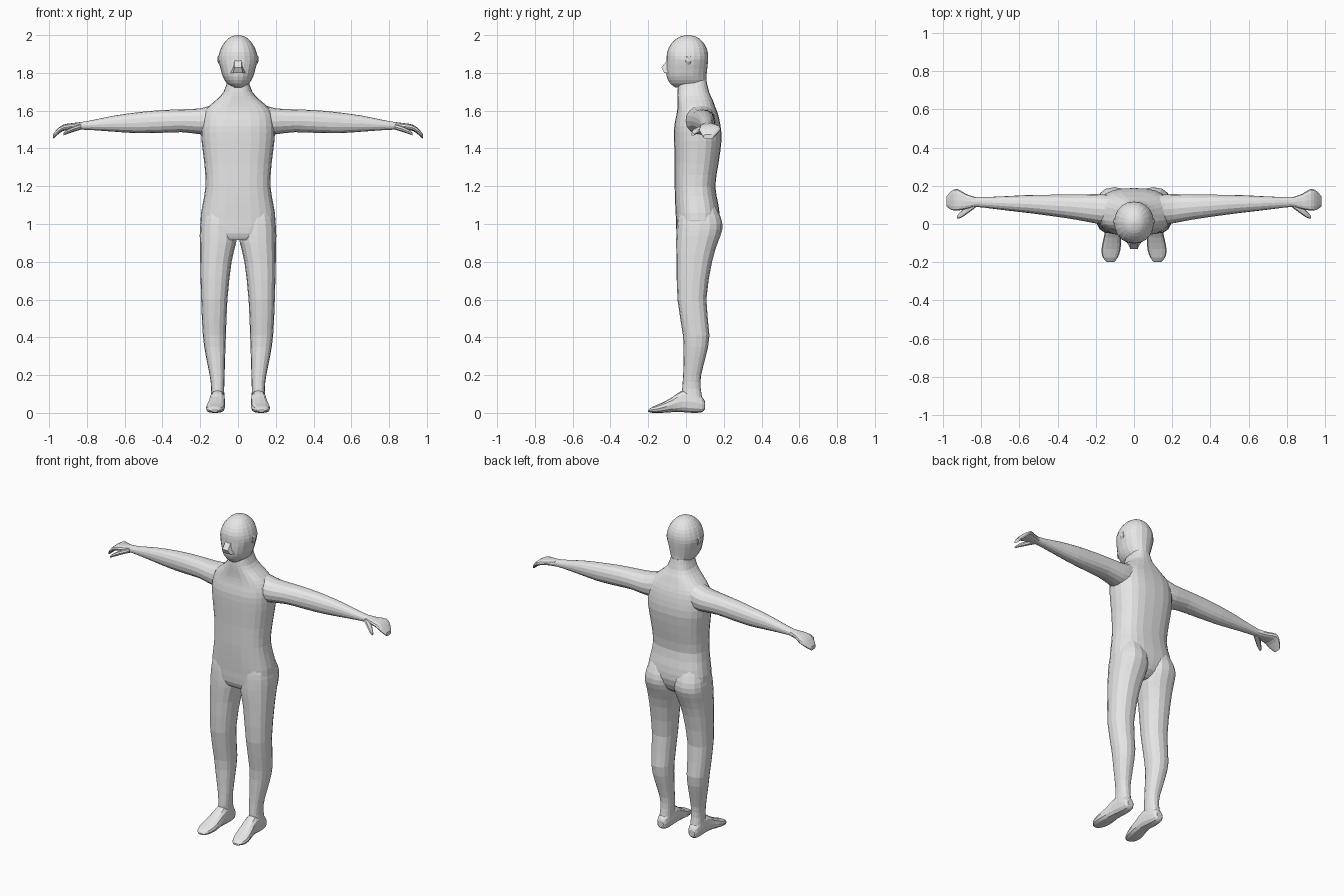
import bpy, bmesh, math
from mathutils import Vector

grey = bpy.data.materials.new("light grey")
grey.diffuse_color = (0.8, 0.8, 0.8, 1)


def smooth_rows(rows, sub):
    """Insert Catmull-Rom rows between the given rows."""
    out = []
    for i in range(len(rows) - 1):
        p = [Vector(rows[max(0, min(len(rows) - 1, i + k))]) for k in (-1, 0, 1, 2)]
        for s in range(sub):
            t = s / sub
            out.append(0.5 * (2 * p[1] + (p[2] - p[0]) * t
                              + (2 * p[0] - 5 * p[1] + 4 * p[2] - p[3]) * t * t
                              + (3 * p[1] - p[0] - 3 * p[2] + p[3]) * t ** 3))
    return out + [Vector(rows[-1])]


def loft(name, axis, rows, sides=16, power=2.2, sub=2, mirror=True):
    """Skin rounded sections; a row is (position, a min, a max, b min, b max)."""
    bm = bmesh.new()
    rings = []
    for t, a0, a1, b0, b1 in smooth_rows(rows, sub):
        ring = []
        for i in range(sides):
            ang = 2 * math.pi * i / sides
            c, s = math.cos(ang), math.sin(ang)
            a = (a0 + a1) / 2 + (a1 - a0) / 2 * math.copysign(abs(c) ** (2 / power), c)
            b = (b0 + b1) / 2 + (b1 - b0) / 2 * math.copysign(abs(s) ** (2 / power), s)
            ring.append(bm.verts.new({"x": (t, a, b), "y": (a, t, b), "z": (a, b, t)}[axis]))
        rings.append(ring)
    for r0, r1 in zip(rings, rings[1:]):
        for i in range(sides):
            j = (i + 1) % sides
            bm.faces.new((r0[i], r0[j], r1[j], r1[i]))
    bm.faces.new(rings[0])
    bm.faces.new(rings[-1])
    return finish(name, bm, mirror)


def finish(name, bm, mirror=False):
    bmesh.ops.recalc_face_normals(bm, faces=bm.faces)
    me = bpy.data.meshes.new(name)
    bm.to_mesh(me)
    bm.free()
    me.materials.append(grey)
    ob = bpy.data.objects.new(name, me)
    bpy.context.collection.objects.link(ob)
    if mirror:
        ob.modifiers.new("mirror", "MIRROR")
    return ob


# Torso from pelvis to neck
loft("torso", "z", [
    (0.915, -0.10, 0.10, -0.035, 0.11), (0.95, -0.17, 0.17, -0.05, 0.155),
    (1.02, -0.198, 0.198, -0.053, 0.178), (1.10, -0.188, 0.188, -0.057, 0.172),
    (1.20, -0.172, 0.172, -0.06, 0.155), (1.32, -0.178, 0.178, -0.06, 0.172),
    (1.44, -0.193, 0.193, -0.063, 0.188), (1.52, -0.195, 0.195, -0.062, 0.183),
    (1.58, -0.185, 0.185, -0.05, 0.17), (1.62, -0.158, 0.158, -0.045, 0.155),
    (1.66, -0.112, 0.112, -0.045, 0.14), (1.70, -0.076, 0.076, -0.045, 0.122),
    (1.76, -0.055, 0.055, -0.04, 0.108)], sides=24, power=2.6, mirror=False)

# Head with a projecting face
loft("head", "z", [
    (1.722, -0.028, 0.028, -0.055, 0.09), (1.745, -0.06, 0.06, -0.085, 0.106),
    (1.78, -0.08, 0.08, -0.102, 0.108), (1.82, -0.092, 0.092, -0.105, 0.112),
    (1.87, -0.104, 0.104, -0.102, 0.117), (1.91, -0.098, 0.098, -0.1, 0.115),
    (1.95, -0.08, 0.08, -0.082, 0.1), (1.982, -0.052, 0.052, -0.05, 0.07),
    (1.995, -0.028, 0.028, -0.02, 0.042), (2.0, -0.004, 0.004, 0.004, 0.014)],
    sides=20, power=2.1, mirror=False)

# Nose wedge
bm = bmesh.new()
v = [bm.verts.new(p) for p in [
    (-0.018, -0.085, 1.885), (0.018, -0.085, 1.885),
    (-0.02, -0.13, 1.828), (0.02, -0.13, 1.828),
    (-0.045, -0.085, 1.80), (0.045, -0.085, 1.80),
    (-0.025, -0.116, 1.80), (0.025, -0.116, 1.80)]]
for f in [(0, 1, 3, 2), (0, 2, 6, 4), (1, 5, 7, 3), (2, 3, 7, 6), (4, 6, 7, 5), (0, 4, 5, 1)]:
    bm.faces.new([v[i] for i in f])
finish("nose", bm)

# Ears
loft("ear", "z", [
    (1.835, 0.08, 0.094, 0.0, 0.02), (1.86, 0.08, 0.109, -0.005, 0.03),
    (1.885, 0.08, 0.108, -0.003, 0.03), (1.90, 0.08, 0.096, 0.005, 0.025)], sides=8, sub=1)

# Legs, including the buttocks
loft("leg", "z", [
    (1.10, 0.03, 0.17, -0.03, 0.155), (1.03, 0.008, 0.194, -0.045, 0.186),
    (0.97, 0.004, 0.202, -0.05, 0.192), (0.90, 0.01, 0.202, -0.052, 0.168),
    (0.80, 0.034, 0.20, -0.05, 0.138), (0.60, 0.056, 0.195, -0.045, 0.108),
    (0.41, 0.064, 0.186, -0.016, 0.124), (0.30, 0.068, 0.17, -0.013, 0.105),
    (0.20, 0.071, 0.15, -0.015, 0.08), (0.13, 0.073, 0.142, -0.02, 0.078),
    (0.06, 0.072, 0.148, -0.02, 0.09)], sides=16, power=2.4)

# Feet
loft("foot", "y", [
    (0.10, 0.09, 0.13, 0.02, 0.06), (0.085, 0.077, 0.142, 0.004, 0.085),
    (0.04, 0.071, 0.147, 0.0, 0.115), (-0.02, 0.068, 0.15, 0.004, 0.118),
    (-0.07, 0.068, 0.158, 0.004, 0.085), (-0.13, 0.07, 0.17, 0.0, 0.052),
    (-0.175, 0.085, 0.163, 0.0, 0.034), (-0.2, 0.105, 0.14, 0.005, 0.016)],
    sides=12, power=2.5)

# Arms
loft("arm", "x", [
    (0.06, 0.0, 0.14, 1.47, 1.655), (0.13, -0.005, 0.152, 1.47, 1.633),
    (0.20, 0.003, 0.156, 1.475, 1.612), (0.30, 0.022, 0.154, 1.486, 1.607),
    (0.42, 0.04, 0.153, 1.482, 1.602), (0.54, 0.056, 0.152, 1.481, 1.59),
    (0.66, 0.07, 0.146, 1.489, 1.573), (0.77, 0.084, 0.141, 1.497, 1.55),
    (0.85, 0.092, 0.14, 1.50, 1.537)], sides=16)

# Mitten hand, drooping at the fingertips
loft("hand", "x", [
    (0.83, 0.092, 0.14, 1.499, 1.54), (0.88, 0.078, 0.158, 1.498, 1.534),
    (0.925, 0.07, 0.184, 1.493, 1.526), (0.955, 0.074, 0.172, 1.472, 1.505),
    (0.98, 0.092, 0.145, 1.45, 1.475)], sides=12, power=2.5)

# Thumb
loft("thumb", "x", [
    (0.83, 0.085, 0.125, 1.50, 1.53), (0.87, 0.055, 0.1, 1.488, 1.517),
    (0.905, 0.032, 0.066, 1.476, 1.50), (0.925, 0.028, 0.044, 1.468, 1.482)], sides=8)
